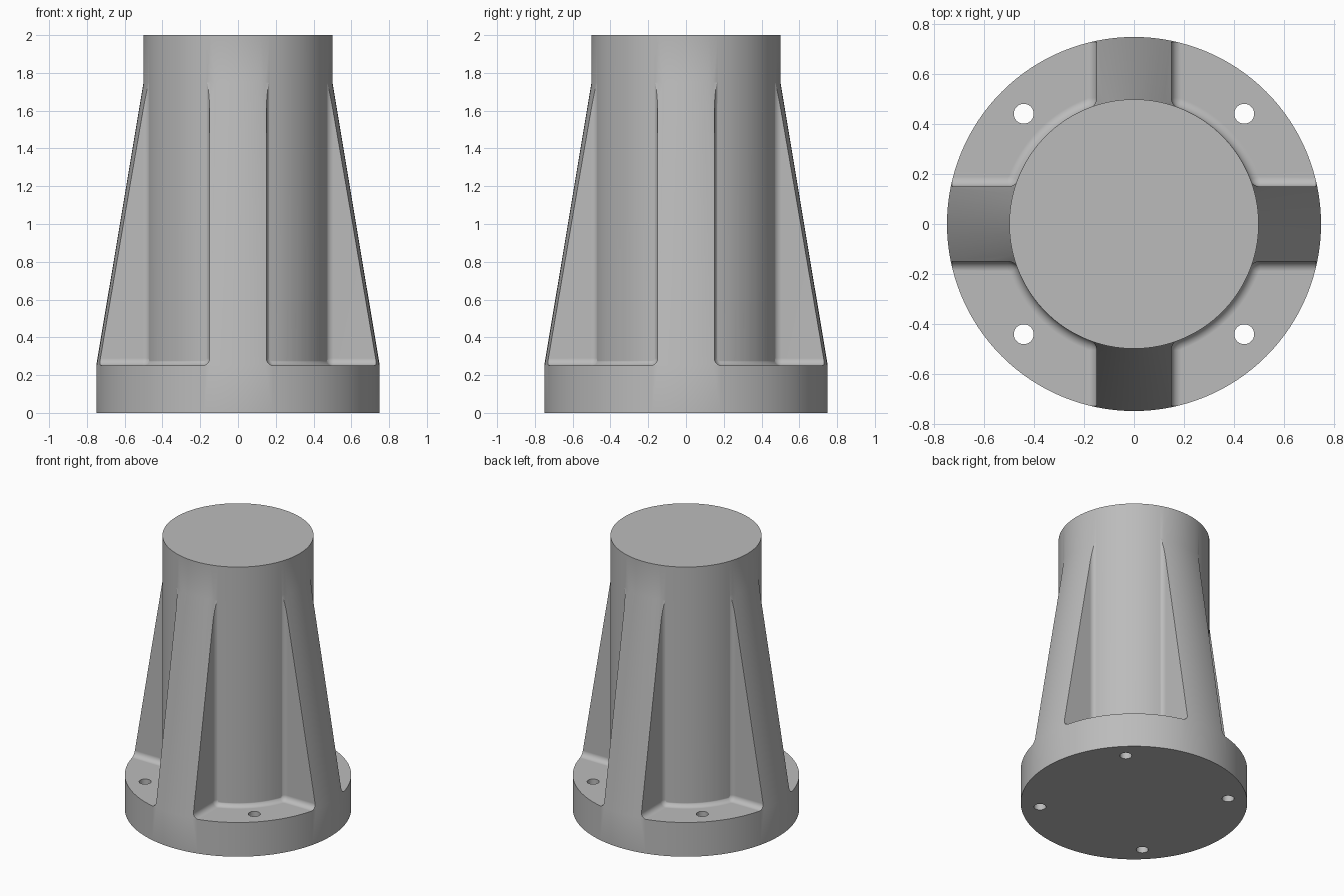
import bpy, bmesh, math
from mathutils import Matrix

if "Cube" in bpy.data.objects:
    bpy.data.objects.remove(bpy.data.objects["Cube"])

SEG = 128
RIB, COL, FIL = 0.15, 0.497, 0.045   # rib half width, pocket inner radius, fillet


def finish(bm, name):
    bmesh.ops.recalc_face_normals(bm, faces=bm.faces)
    me = bpy.data.meshes.new(name)
    bm.to_mesh(me)
    bm.free()
    ob = bpy.data.objects.new(name, me)
    bpy.context.collection.objects.link(ob)
    return ob


def loft(loops, name, copies=1):
    """Skin closed loops of equal length, cap both ends, repeat around z."""
    bm = bmesh.new()
    for k in range(copies):
        rot = Matrix.Rotation(k * 2 * math.pi / copies, 3, 'Z')
        rows = []
        for loop in loops:
            row = []
            for p in loop:
                v = bm.verts.new(p)
                v.co = rot @ v.co
                row.append(v)
            rows.append(row)
        n = len(rows[0])
        for a, b in zip(rows, rows[1:]):
            for i in range(n):
                j = (i + 1) % n
                bm.faces.new((a[i], a[j], b[j], b[i]))
        bm.faces.new(rows[0])
        bm.faces.new(rows[-1])
    return finish(bm, name)


def ring(r, z, n=SEG, cx=0.0, cy=0.0):
    return [(cx + r * math.cos(2 * math.pi * i / n),
             cy + r * math.sin(2 * math.pi * i / n), z) for i in range(n)]


def pocket_loop(d, z):
    """Quadrant between two ribs, outside the column, inset by d."""
    cx = RIB + FIL                                   # corner fillet centre
    cy = math.sqrt((COL + FIL) ** 2 - cx ** 2)
    t = math.atan2(cy, cx)
    f, r = FIL - d, COL + d
    pts = [(RIB + d, 1.0)]
    for i in range(9):                               # corner at first rib
        a = math.pi + i / 8 * t
        pts.append((cx + f * math.cos(a), cy + f * math.sin(a)))
    for i in range(1, 24):                           # column wall
        a = t + (math.pi / 2 - 2 * t) * i / 24
        pts.append((r * math.cos(a), r * math.sin(a)))
    # second corner and rib wall mirror the first across x = y
    pts += [(y, x) for x, y in reversed(pts[:10])]
    pts.append((1.0, 1.0))
    return [(x, y, z) for x, y in pts]


def boolean(target, other, op):
    m = target.modifiers.new(op.lower(), 'BOOLEAN')
    m.object, m.operation, m.solver = other, op, 'EXACT'
    bpy.context.view_layer.objects.active = target
    bpy.ops.object.modifier_apply(modifier=m.name)
    bpy.data.objects.remove(other)


# flange with the tapered envelope of the ribs
body = loft([ring(0.75, 0), ring(0.75, 0.253), ring(0.5, 1.75), ring(0.485, 1.84)],
            "ribbed_pedestal")

# pockets between the ribs, with a rounded floor edge
R = 0.04
loops = []
for i in range(7):
    a = i / 6 * math.pi / 2
    loops.append(pocket_loop(R * (1 - math.sin(a)), 0.25 + R * (1 - math.cos(a))))
loops.append(pocket_loop(0, 2.1))
boolean(body, loft(loops, "pocket_cutter", 4), 'DIFFERENCE')

# central column
boolean(body, loft([ring(0.5, 0.12), ring(0.5, 2.0)], "column"), 'UNION')

# bolt holes through the flange
H = 0.442
boolean(body, loft([ring(0.04, -0.1, 32, H, H), ring(0.04, 0.4, 32, H, H)],
                   "hole_cutter", 4), 'DIFFERENCE')

mat = bpy.data.materials.new("cast grey")
mat.diffuse_color = (0.5, 0.5, 0.5, 1)
mat.use_nodes = True
mat.node_tree.nodes["Principled BSDF"].inputs["Base Color"].default_value = mat.diffuse_color
body.data.materials.clear()
body.data.materials.append(mat)
for p in body.data.polygons:
    p.material_index = 0

bpy.ops.object.select_all(action='DESELECT')
body.select_set(True)
bpy.context.view_layer.objects.active = body
bpy.ops.object.shade_smooth_by_angle(angle=math.radians(25))
body.modifiers.new("weighted", 'WEIGHTED_NORMAL').keep_sharp = True
